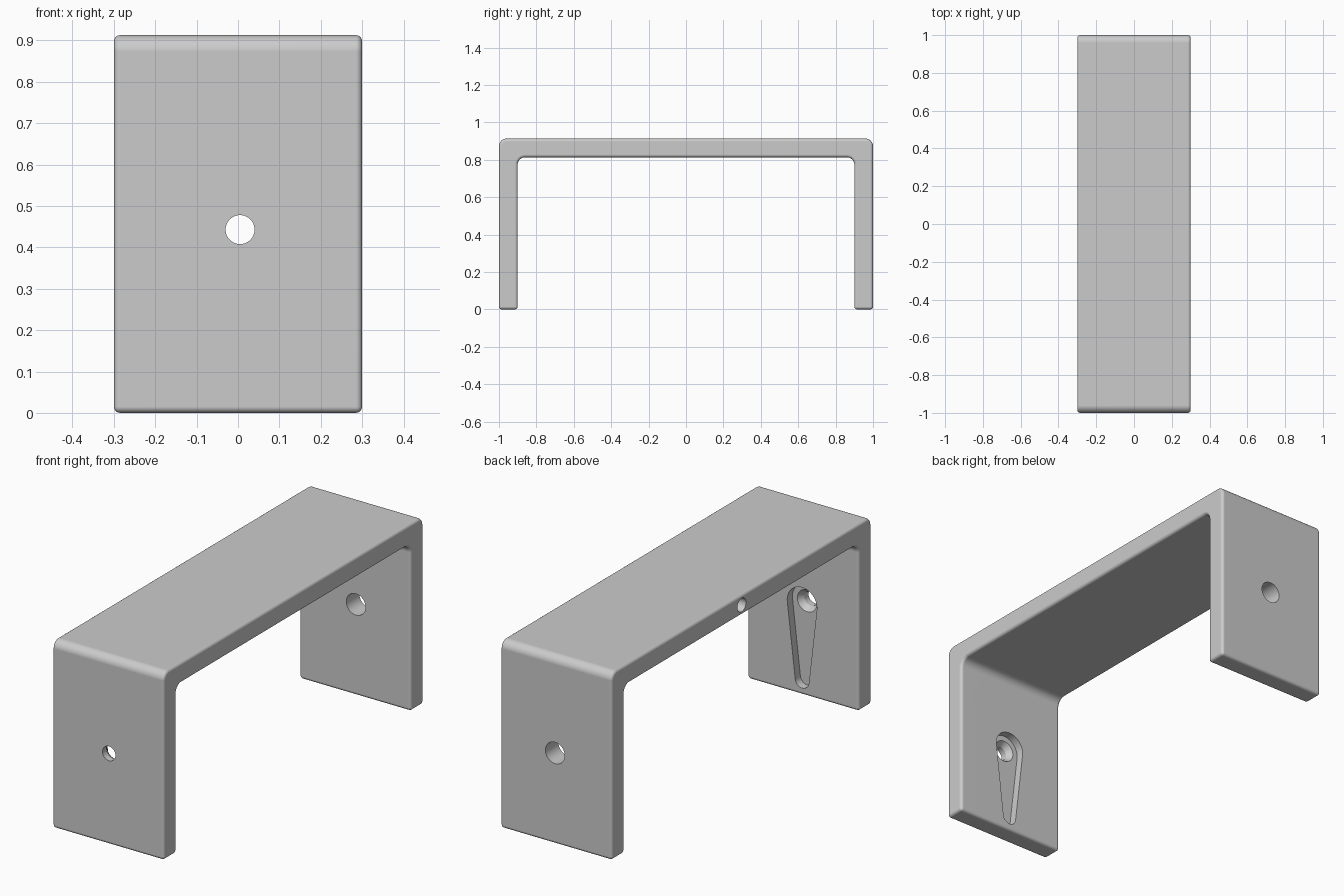
import bpy
import bmesh
from math import pi, sin, cos, asin
from mathutils import Vector, Matrix

if "Cube" in bpy.data.objects:
    bpy.data.objects.remove(bpy.data.objects["Cube"])

HALF_W, HALF_L, HEIGHT, THICK = 0.3, 1.0, 0.913, 0.1
CORNER = 0.04            # radius of the bends
HOLE_X, HOLE_Z = 0.005, 0.443


def material(name, rgb):
    mat = bpy.data.materials.new(name)
    mat.use_nodes = True
    mat.diffuse_color = (*rgb, 1)
    mat.node_tree.nodes["Principled BSDF"].inputs["Base Color"].default_value = (*rgb, 1)
    return mat


def add_object(name, bm):
    bmesh.ops.recalc_face_normals(bm, faces=bm.faces)
    mesh = bpy.data.meshes.new(name)
    bm.to_mesh(mesh)
    bm.free()
    obj = bpy.data.objects.new(name, mesh)
    bpy.context.collection.objects.link(obj)
    return obj


def arc(u, v, radius, start, end, steps):
    angles = [start + (end - start) * i / steps for i in range(steps + 1)]
    return [(u + radius * cos(a), v + radius * sin(a)) for a in angles]


def prism(name, points, offset):
    """Extrude a closed loop of 3D points along an offset."""
    bm = bmesh.new()
    face = bm.faces.new([bm.verts.new(p) for p in points])
    result = bmesh.ops.extrude_face_region(bm, geom=[face])
    moved = [g for g in result["geom"] if isinstance(g, bmesh.types.BMVert)]
    bmesh.ops.translate(bm, verts=moved, vec=offset)
    return add_object(name, bm)


def drill(name, start, end, r_start, r_end):
    """Round cutter, optionally tapered, between two points."""
    start, end = Vector(start), Vector(end)
    axis = end - start
    matrix = Matrix.Translation((start + end) / 2) @ axis.to_track_quat("Z", "Y").to_matrix().to_4x4()
    bm = bmesh.new()
    bmesh.ops.create_cone(bm, cap_ends=True, segments=48, radius1=r_start,
                          radius2=r_end, depth=axis.length, matrix=matrix)
    return add_object(name, bm)


# Bracket: U-shaped profile with rounded bends, extruded across the width
inner_l, inner_h = HALF_L - THICK, HEIGHT - THICK
half = [(HALF_L, 0)]
half += arc(HALF_L - CORNER, HEIGHT - CORNER, CORNER, 0, pi / 2, 10)
inside = arc(inner_l - CORNER, inner_h - CORNER, CORNER, pi / 2, 0, 10) + [(inner_l, 0)]
mirrored = [(-y, z) for y, z in reversed(half)]
mirrored_inside = [(-y, z) for y, z in reversed(inside)]
outline = half + mirrored + mirrored_inside + inside
bracket = prism("bracket", [(-HALF_W, y, z) for y, z in outline], (2 * HALF_W, 0, 0))

bevel = bracket.modifiers.new("soft_edges", "BEVEL")
bevel.width = 0.015
bevel.segments = 4
bevel.limit_method = "ANGLE"
bevel.angle_limit = pi / 3

# Teardrop recess on the inside of the front wall
head_r, tail_r, tail_z = 0.08, 0.037, 0.07
tilt = asin((head_r - tail_r) / (HOLE_Z - tail_z))
teardrop = arc(HOLE_X, HOLE_Z, head_r, -tilt, pi + tilt, 32)
teardrop += arc(HOLE_X, tail_z, tail_r, pi + tilt, 2 * pi - tilt, 20)
floor_y = -inner_l - 0.04

cutters = [
    prism("recess_cutter", [(x, floor_y, z) for x, z in teardrop], (0, 0.1, 0)),
    drill("countersink_cutter", (HOLE_X, floor_y + 0.01, HOLE_Z),
          (HOLE_X, floor_y - 0.03, HOLE_Z), 0.06, 0.034),
    drill("front_hole_cutter", (HOLE_X, -1.1, HOLE_Z), (HOLE_X, -0.8, HOLE_Z), 0.035, 0.035),
    drill("back_hole_cutter", (HOLE_X, 0.8, HOLE_Z), (HOLE_X, 1.1, HOLE_Z), 0.052, 0.052),
    drill("side_hole_cutter", (-0.4, 0, HEIGHT - 0.05), (-0.1, 0, HEIGHT - 0.05), 0.033, 0.033),
]
for cutter in cutters:
    cutter.hide_render = True
    cut = bracket.modifiers.new(cutter.name, "BOOLEAN")
    cut.operation = "DIFFERENCE"
    cut.solver = "EXACT"
    cut.object = cutter

# Bake the cuts and remove the cutters
bpy.context.view_layer.update()
depsgraph = bpy.context.evaluated_depsgraph_get()
baked = bpy.data.meshes.new_from_object(bracket.evaluated_get(depsgraph))
bracket.modifiers.clear()
bracket.data = baked
for cutter in cutters:
    bpy.data.objects.remove(cutter)

baked.materials.clear()
baked.materials.append(material("plain grey", (0.6, 0.6, 0.6)))

# Smooth the rounded edges while keeping large faces flat
bpy.ops.object.select_all(action="DESELECT")
bracket.select_set(True)
bpy.context.view_layer.objects.active = bracket
bpy.ops.object.shade_smooth_by_angle(angle=pi / 6)
weighted = bracket.modifiers.new("flat_faces", "WEIGHTED_NORMAL")
weighted.keep_sharp = True
